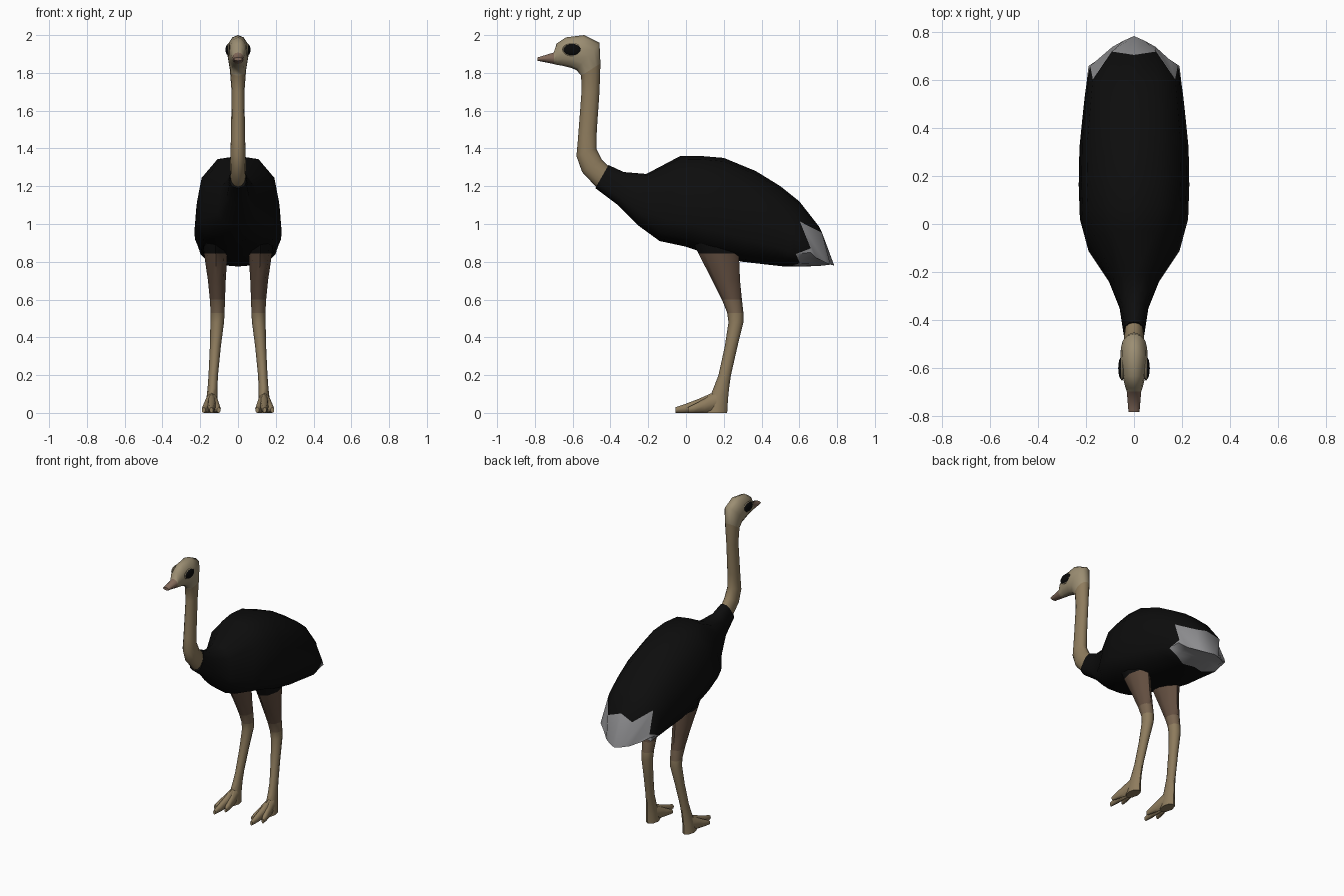
import bpy, bmesh, math
from mathutils import Vector

if "Cube" in bpy.data.objects:
    bpy.data.objects.remove(bpy.data.objects["Cube"])


def material(name, rgb):
    m = bpy.data.materials.new(name)
    m.diffuse_color = (*rgb, 1)
    m.use_nodes = True
    m.node_tree.nodes["Principled BSDF"].inputs["Base Color"].default_value = m.diffuse_color
    return m


BLACK = material("black_plumage", (.004, .004, .004))
WHITE = material("pale_tail", (.27, .27, .28))
TAN = material("tan_skin", (.27, .20, .11))
HEAD = material("head_skin", (.33, .27, .17))
KNEE = material("knee_skin", (.19, .13, .08))
BROWN = material("brown_thigh", (.12, .075, .05))
PINK = material("beak_skin", (.22, .14, .10))
EYE = material("eye_black", (.003, .003, .003))


def full_section(half):
    return half + [(-x, f) for x, f in reversed(half[1:-1])]


def oval(n):
    return [(math.sin(2 * math.pi * i / n), .5 + .5 * math.cos(2 * math.pi * i / n))
            for i in range(n)]


def ring(a, b, xc, w, section):
    """Section spanned between side-view points a (top/back) and b (bottom/front)."""
    return [Vector((xc + w * x, b[0] + (a[0] - b[0]) * f, b[1] + (a[1] - b[1]) * f))
            for x, f in section]


def finish(ob, angle=60):
    bpy.ops.object.select_all(action='DESELECT')
    ob.select_set(True)
    bpy.context.view_layer.objects.active = ob
    bpy.ops.object.shade_smooth_by_angle(angle=math.radians(angle))


def loft(name, rings, mats, slots=None):
    """Skin successive rings, with one material slot per band."""
    bm = bmesh.new()
    vs = [[bm.verts.new(p) for p in r] for r in rings]
    n = len(rings[0])
    slots = slots or [0] * (len(rings) - 1)
    for k, (lo, hi) in enumerate(zip(vs, vs[1:])):
        for i in range(n):
            j = (i + 1) % n
            bm.faces.new((lo[i], lo[j], hi[j], hi[i])).material_index = slots[k]
    bm.faces.new(vs[0]).material_index = slots[0]
    bm.faces.new(vs[-1]).material_index = slots[-1]
    bmesh.ops.recalc_face_normals(bm, faces=bm.faces)
    me = bpy.data.meshes.new(name)
    bm.to_mesh(me)
    bm.free()
    for m in mats:
        me.materials.append(m)
    ob = bpy.data.objects.new(name, me)
    bpy.context.collection.objects.link(ob)
    finish(ob)
    return ob


# Body: broad plumage with a zigzag border into the pale tail
half = [(0, 1), (.48, .965), (.85, .76), (.95, .52), (1, .25), (.80, .095), (.38, .025), (0, 0)]
sec = full_section(half)
body = [(-.41, 1.312, -.48, 1.19, .043), (-.33, 1.275, -.36, 1.10, .06),
        (-.21, 1.265, -.25, .99, .105), (-.03, 1.36, -.14, .91, .190),
        (.08, 1.36, 0, .88, .226), (.2, 1.35, .15, .83, .231),
        (.37, 1.28, .3, .80, .228), (.5, 1.20, .43, .785, .215),
        (.6, 1.12, .52, .775, .205), (.725, .96, .59, .775, .193)]
rings = [ring(b[:2], b[2:4], 0, b[4], sec) for b in body]
for i, t in {0: .15, 2: .8, 4: .5, 6: .4}.items():
    for j in {i, -i}:
        rings[-1][j] = rings[-1][j].lerp(rings[-2][j], t)
rim = [(0, .785, .78), (.045, .765, .785), (.09, .74, .795), (.145, .69, .82),
       (.19, .66, .85), (.14, .63, .815), (.07, .66, .79), (0, .70, .777)]
rings.append([Vector(p) for p in rim] + [Vector((-x, y, z)) for x, y, z in reversed(rim[1:-1])])
loft("body", rings, [BLACK, WHITE], [0] * (len(body) - 1) + [1])

# Neck, head and beak in one tube
neck = [(-.36, 1.255, -.42, 1.17, .034), (-.41, 1.305, -.475, 1.195, .040),
        (-.445, 1.34, -.55, 1.275, .042), (-.475, 1.40, -.58, 1.36, .040),
        (-.472, 1.50, -.572, 1.45, .037), (-.458, 1.70, -.553, 1.70, .034),
        (-.453, 1.85, -.555, 1.785, .043), (-.458, 1.96, -.58, 1.815, .055),
        (-.54, 2.0, -.61, 1.827, .058), (-.635, 1.988, -.65, 1.837, .046),
        (-.685, 1.955, -.68, 1.842, .036), (-.70, 1.908, -.70, 1.847, .030),
        (-.785, 1.882, -.785, 1.864, .023)]
loft("neck_and_head", [ring(p[:2], p[2:4], 0, p[4], oval(12)) for p in neck],
     [TAN, HEAD, PINK], [0] * 6 + [1] * 5 + [2])


def ellipsoid(name, loc, scale, mat):
    bpy.ops.mesh.primitive_uv_sphere_add(segments=16, ring_count=8, location=loc)
    ob = bpy.context.object
    ob.name, ob.scale = name, scale
    ob.data.materials.append(mat)
    finish(ob)


leg = [(.92, .03, .27, .120, .068), (.845, .065, .28, .118, .062), (.70, .14, .286, .112, .047),
       (.60, .19, .296, .109, .040), (.53, .218, .304, .108, .037), (.48, .225, .304, .110, .036),
       (.35, .205, .272, .120, .029), (.20, .172, .238, .131, .025), (.13, .145, .228, .135, .026),
       (.07, .12, .222, .138, .030), (0, .10, .218, .139, .036)]

for side, s in (("right", 1), ("left", -1)):
    # Eyes with a thin pale rim
    ellipsoid(side + "_eye_rim", (s * .050, -.603, 1.923), (.010, .051, .034), HEAD)
    ellipsoid(side + "_eye", (s * .051, -.603, 1.923), (.015, .048, .031), EYE)

    # Legs: feathered top, brown thigh, tan shank
    loft(side + "_leg", [ring((yb, z), (yf, z), s * x, w, oval(8)) for z, yf, yb, x, w in leg],
         [BLACK, BROWN, KNEE, TAN], [0, 1, 1, 2] + [3] * 6)

    # Three flat toes on each foot
    for name, tip_x, tip_y in (("inner", .102, .01), ("middle", .141, -.055), ("outer", .182, .01)):
        toe = []
        for t, h, w in ((0, .12, .028), (.45, .075, .024), (.8, .045, .018), (1, .030, .010)):
            y, x = .17 + (tip_y - .17) * t, .138 + (tip_x - .138) * t
            toe.append(ring((y, h), (y, 0), s * x, w, oval(8)))
        loft(f"{side}_{name}_toe", toe, [TAN])
